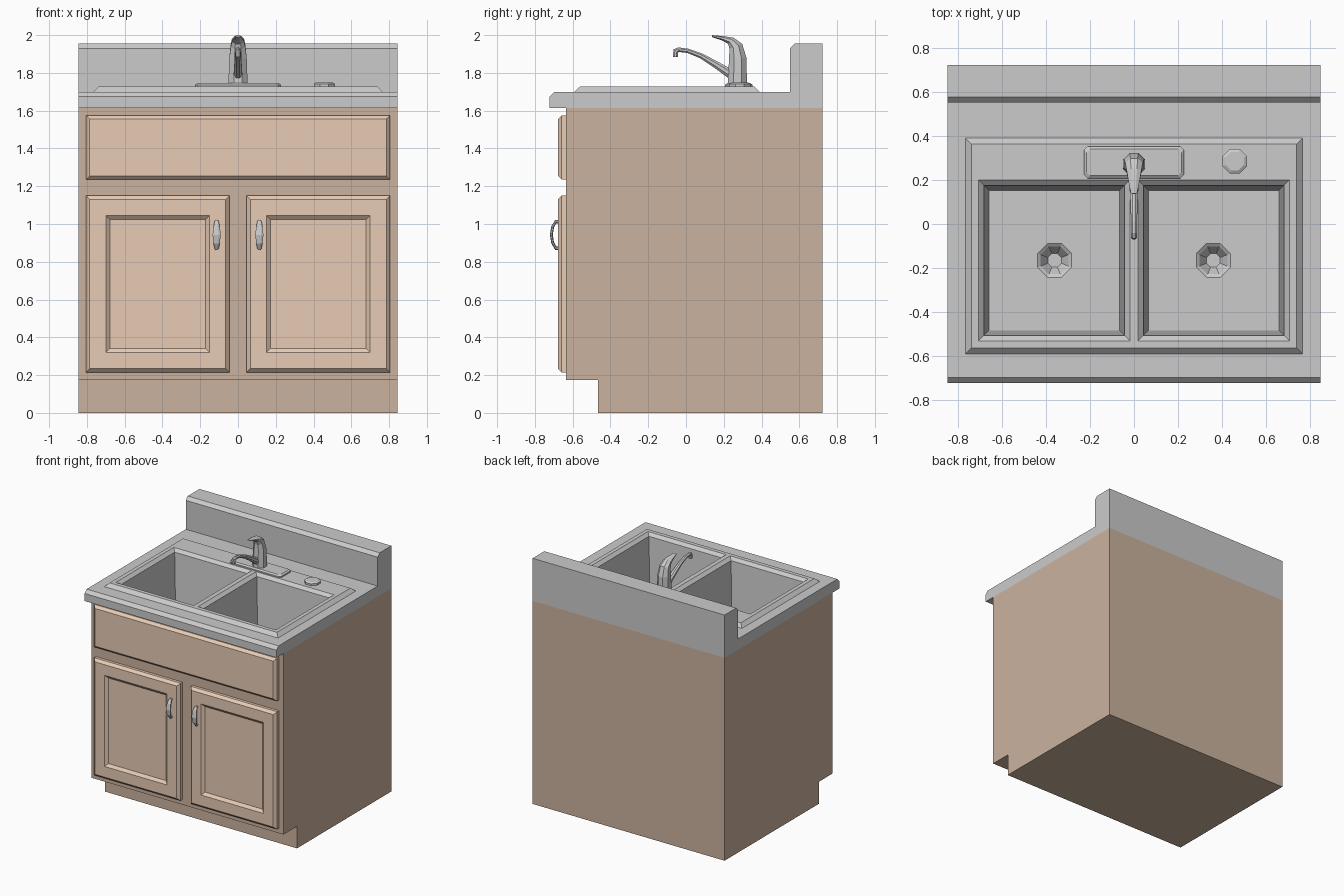
import bpy, bmesh
from math import cos, sin, pi, radians
from mathutils import Vector

if "Cube" in bpy.data.objects:
    bpy.data.objects.remove(bpy.data.objects["Cube"])


def material(name, color):
    m = bpy.data.materials.new(name)
    m.diffuse_color = (*color, 1)
    m.use_nodes = True
    m.node_tree.nodes["Principled BSDF"].inputs["Base Color"].default_value = m.diffuse_color
    return m


frame_wood = material("frame_wood", (0.60, 0.45, 0.345))
front_wood = material("front_wood", (0.80, 0.60, 0.46))


def loft(name, rings, mat=None):
    """Skin a stack of equal-sized point rings and cap both ends."""
    bm = bmesh.new()
    vs = [[bm.verts.new(p) for p in r] for r in rings]
    n = len(rings[0])
    for a, b in zip(vs, vs[1:]):
        for i in range(n):
            j = (i + 1) % n
            bm.faces.new((a[i], a[j], b[j], b[i]))
    bm.faces.new(vs[0])
    bm.faces.new(vs[-1])
    bmesh.ops.recalc_face_normals(bm, faces=bm.faces)
    me = bpy.data.meshes.new(name)
    bm.to_mesh(me)
    bm.free()
    ob = bpy.data.objects.new(name, me)
    bpy.context.collection.objects.link(ob)
    if mat:
        me.materials.append(mat)
    return ob


def rect(x0, x1, y0, y1, z, inset=0):
    x0, x1, y0, y1 = x0 + inset, x1 - inset, y0 + inset, y1 - inset
    return [(x0, y0, z), (x1, y0, z), (x1, y1, z), (x0, y1, z)]


def rect_front(x0, x1, z0, z1, y, inset=0):
    return [(x, y, z) for x, z, _ in rect(x0, x1, z0, z1, 0, inset)]


def octagon(x, y, z, r):
    return [(x + r * cos(pi / 8 + i * pi / 4), y + r * sin(pi / 8 + i * pi / 4), z) for i in range(8)]


def extrude_x(name, profile, half, mat=None):
    return loft(name, [[(x, y, z) for y, z in profile] for x in (-half, half)], mat)


def sweep(name, x, stations):
    """Octagonal tube in the yz plane: (y, z, normal angle, half width, half thickness)."""
    rings = []
    for y, z, a, hw, ht in stations:
        ny, nz = cos(radians(a)), sin(radians(a))
        rings.append([(x + p[0] * hw, y + p[1] * ht * ny, z + p[1] * ht * nz)
                      for p in octagon(0, 0, 0, 1.06)])
    return loft(name, rings)


def cut(target, cutter):
    mod = target.modifiers.new("cut", 'BOOLEAN')
    mod.operation = 'DIFFERENCE'
    mod.solver = 'EXACT'
    mod.object = cutter
    bpy.context.view_layer.objects.active = target
    bpy.ops.object.modifier_apply(modifier=mod.name)


def discard(ob):
    bpy.data.objects.remove(ob, do_unlink=True)


# Cabinet carcass with toe kick, countertop with backsplash
cabinet = extrude_x("cabinet", [(-0.465, 0), (0.722, 0), (0.722, 1.615), (-0.635, 1.615),
                                (-0.635, 0.175), (-0.465, 0.175)], 0.845, frame_wood)
countertop = extrude_x("countertop", [(-0.722, 1.615), (-0.722, 1.675), (-0.697, 1.70), (0.55, 1.70),
                                      (0.55, 1.93), (0.575, 1.955), (0.722, 1.955), (0.722, 1.615)], 0.845)

# Opening for the sink
opening = loft("sink_opening", [rect(-0.72, 0.72, -0.55, 0.21, z) for z in (1.2, 1.85)])
cut(cabinet, opening)
cut(countertop, opening)
discard(opening)

# Double sink: bevelled rim, two tapered basins, two stepped drains
inner, outer = (-0.715, 0.715, -0.545, 0.205), (-0.765, 0.765, -0.59, 0.39)
sink = loft("sink", [rect(*inner, 1.22), rect(*inner, 1.70), rect(*outer, 1.70), rect(*outer, 1.727, 0.028)])
for s in (-1, 1):
    x0, x1 = sorted((s * 0.018, s * 0.705))
    bowl = (x0, x1, -0.53, 0.20)
    basin = loft("basin_cutter", [rect(*bowl, 1.80), rect(*bowl, 1.727), rect(*bowl, 1.705, 0.025),
                                  rect(*bowl, 1.32, 0.048)])
    cut(sink, basin)
    discard(basin)
    drain = loft("drain_cutter", [octagon(s * 0.36, -0.165, z, r) for z, r in
                                  ((1.34, 0.083), (1.32, 0.083), (1.31, 0.068), (1.26, 0.033))])
    cut(sink, drain)
    discard(drain)

# False drawer front
panel = (-0.805, 0.805, 1.235, 1.575)
loft("drawer_front", [rect_front(*panel, -0.63), rect_front(*panel, -0.658),
                      rect_front(*panel, -0.678, 0.02)], front_wood)

# Doors with recessed panels, and bow handles
for s, side in ((-1, "left"), (1, "right")):
    x0, x1 = sorted((s * 0.045, s * 0.805))
    door = (x0, x1, 0.215, 1.15)
    loft(side + "_door", [rect_front(*door, y, i) for y, i in
                          ((-0.63, 0), (-0.658, 0), (-0.678, 0.02), (-0.678, 0.105), (-0.66, 0.127))],
         front_wood)
    sweep(side + "_handle", s * 0.113, [
        (-0.67, 1.013, 90, 0.010, 0.010), (-0.690, 1.012, 105, 0.011, 0.010),
        (-0.706, 0.985, 155, 0.017, 0.008), (-0.713, 0.943, 180, 0.022, 0.008),
        (-0.706, 0.900, 205, 0.017, 0.008), (-0.690, 0.873, 255, 0.011, 0.010),
        (-0.67, 0.872, 270, 0.010, 0.010)])


# Faucet base plate with clipped corners
def clipped(z, inset):
    x, y0, y1, c = 0.227 - inset, 0.207 + inset, 0.352 - inset, 0.016
    return [(-x + c, y0, z), (x - c, y0, z), (x, y0 + c, z), (x, y1 - c, z),
            (x - c, y1, z), (-x + c, y1, z), (-x, y1 - c, z), (-x, y0 + c, z)]


loft("faucet_base", [clipped(1.72, 0), clipped(1.737, 0), clipped(1.746, 0.012)])

# Faucet column flowing into the lever
sweep("faucet_body_and_lever", 0, [
    (0.272, 1.735, 0, 0.052, 0.052), (0.274, 1.88, 0, 0.047, 0.047),
    (0.264, 1.94, 22, 0.040, 0.037), (0.237, 1.970, 50, 0.034, 0.022),
    (0.195, 1.983, 75, 0.026, 0.012), (0.138, 1.995, 78, 0.014, 0.005)])

# Spout
sweep("spout", 0, [
    (0.25, 1.785, 55, 0.024, 0.026), (0.16, 1.843, 57, 0.020, 0.019),
    (0.08, 1.890, 65, 0.016, 0.014), (0.01, 1.917, 78, 0.014, 0.012),
    (-0.04, 1.923, 95, 0.014, 0.012), (-0.054, 1.915, 140, 0.014, 0.016),
    (-0.056, 1.885, 180, 0.014, 0.014)])

# Spare hole cap on the rim
loft("hole_cap", [octagon(0.457, 0.285, z, r) for z, r in ((1.72, 0.06), (1.742, 0.06), (1.75, 0.045))])
